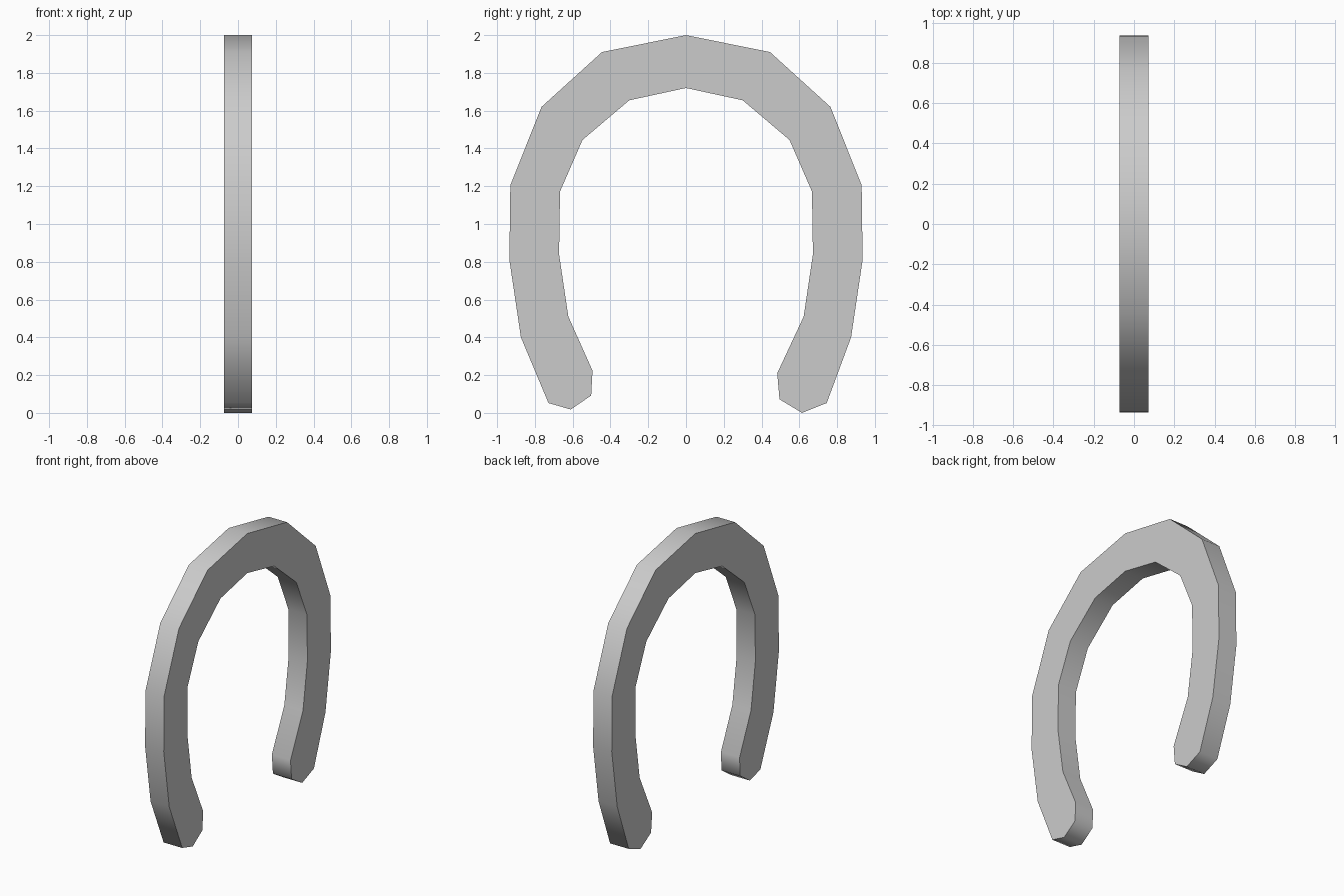
import bpy, bmesh, math

if "Cube" in bpy.data.objects:
    bpy.data.objects.remove(bpy.data.objects["Cube"])

HALF_THICKNESS = 0.073

# Shared half profile in (y, z): outer edge runs down, inner edge runs up
outer = [(0.445, 1.91), (0.765, 1.62), (0.93, 1.205), (0.935, 0.81), (0.874, 0.40)]
inner = [(0.623, 0.51), (0.672, 0.84), (0.667, 1.172), (0.548, 1.445), (0.30, 1.655)]

# The two heel tips differ slightly
right_tip = [(0.745, 0.052), (0.614, 0.0), (0.495, 0.072), (0.483, 0.21)]
left_tip = [(0.728, 0.052), (0.61, 0.018), (0.502, 0.092), (0.495, 0.224)]

right_side = outer + right_tip + inner
left_side = [(-y, z) for y, z in reversed(outer + left_tip + inner)]
profile = [(0, 2.0)] + right_side + [(0, 1.72)] + left_side

# Horseshoe: flat outline extruded along x
bm = bmesh.new()
face = bm.faces.new([bm.verts.new((-HALF_THICKNESS, y, z)) for y, z in profile])
extruded = bmesh.ops.extrude_face_region(bm, geom=[face], use_keep_orig=True)
moved = [v for v in extruded["geom"] if isinstance(v, bmesh.types.BMVert)]
bmesh.ops.translate(bm, verts=moved, vec=(2 * HALF_THICKNESS, 0, 0))
bmesh.ops.recalc_face_normals(bm, faces=bm.faces)

mesh = bpy.data.meshes.new("horseshoe")
bm.to_mesh(mesh)
bm.free()
horseshoe = bpy.data.objects.new("horseshoe", mesh)
bpy.context.collection.objects.link(horseshoe)

# Smooth rim, crisp edges against the flat sides
bpy.context.view_layer.objects.active = horseshoe
horseshoe.select_set(True)
bpy.ops.object.shade_smooth_by_angle(angle=math.radians(65))
